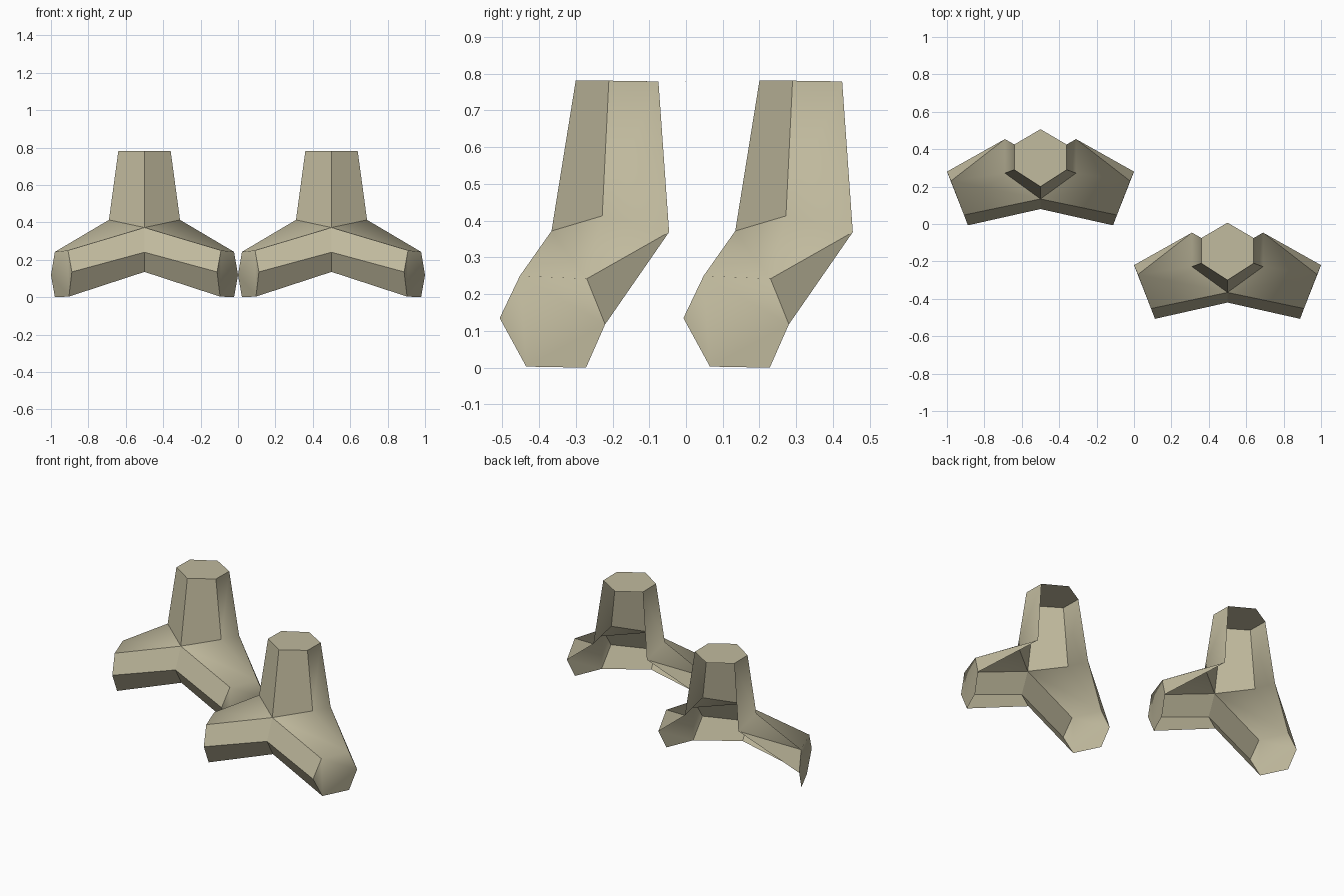
import bpy
import bmesh

cube = bpy.data.objects.get("Cube")
if cube:
    bpy.data.objects.remove(cube, do_unlink=True)

# Weathered concrete material
concrete = bpy.data.materials.new("sandy_concrete")
concrete.use_nodes = True
colour = (0.53, 0.49, 0.34, 1.0)
concrete.diffuse_color = colour
for node in concrete.node_tree.nodes:
    if node.type == 'BSDF_PRINCIPLED':
        node.inputs["Base Color"].default_value = colour
        node.inputs["Roughness"].default_value = 0.9

# Corner points of one half of the block, mirrored across x later
points = {
    # six-sided column top
    "top_front": (0, -0.30, 0.782),
    "top_side": (0.14, -0.21, 0.781),
    "top_rear_side": (0.14, -0.075, 0.779),
    "top_rear": (0, 0.007, 0.778),
    # column foot
    "foot_front": (0, -0.366, 0.372),
    "foot_side": (0.19, -0.228, 0.413),
    "foot_rear": (0.19, -0.046, 0.369),
    # middle of the two front bands
    "band_mid": (0, -0.42, 0.24),
    "band_low": (0, -0.36, 0.135),
    # six-sided leg end
    "end_front": (0.388, -0.507, 0.135),
    "end_top_front": (0.409, -0.452, 0.25),
    "end_top_rear": (0.479, -0.27, 0.242),
    "end_rear": (0.5, -0.22, 0.118),
    "end_low_rear": (0.479, -0.272, 0),
    "end_low_front": (0.404, -0.435, 0.003),
}

# Faces of the open-backed shell
faces = [
    ("top_front", "top_side", "top_rear_side", "top_rear"),
    ("foot_front", "foot_side", "top_side", "top_front"),
    ("foot_side", "foot_rear", "top_rear_side", "top_side"),
    ("foot_side", "end_top_rear", "foot_rear"),
    ("foot_front", "end_top_front", "end_top_rear", "foot_side"),
    ("band_mid", "end_front", "end_top_front", "foot_front"),
    ("band_low", "end_low_front", "end_front", "band_mid"),
    ("foot_rear", "end_top_rear", "end_rear"),
    ("end_front", "end_low_front", "end_low_rear",
     "end_rear", "end_top_rear", "end_top_front"),
]

# Edges that shade softly; every other edge is sharp
soft = [{"foot_side", "foot_rear"}, {"foot_side", "end_top_rear"},
        {"end_top_front", "end_top_rear"}]


def make_block(name, location):
    bm = bmesh.new()
    verts = {key: bm.verts.new(co) for key, co in points.items()}
    for names in faces:
        bm.faces.new([verts[n] for n in names]).smooth = True
    soft_edges = [{verts[n] for n in pair} for pair in soft]
    for edge in bm.edges:
        edge.smooth = set(edge.verts) in soft_edges
    mesh = bpy.data.meshes.new(name)
    bm.to_mesh(mesh)
    bm.free()
    mesh.materials.append(concrete)
    block = bpy.data.objects.new(name, mesh)
    block.location = location
    bpy.context.collection.objects.link(block)
    mirror = block.modifiers.new("mirror", 'MIRROR')
    mirror.use_clip = True
    mirror.merge_threshold = 0.001


# Two staggered breakwater blocks
make_block("front_breakwater_block", (0.5, 0, 0))
make_block("rear_breakwater_block", (-0.5, 0.5, 0))
